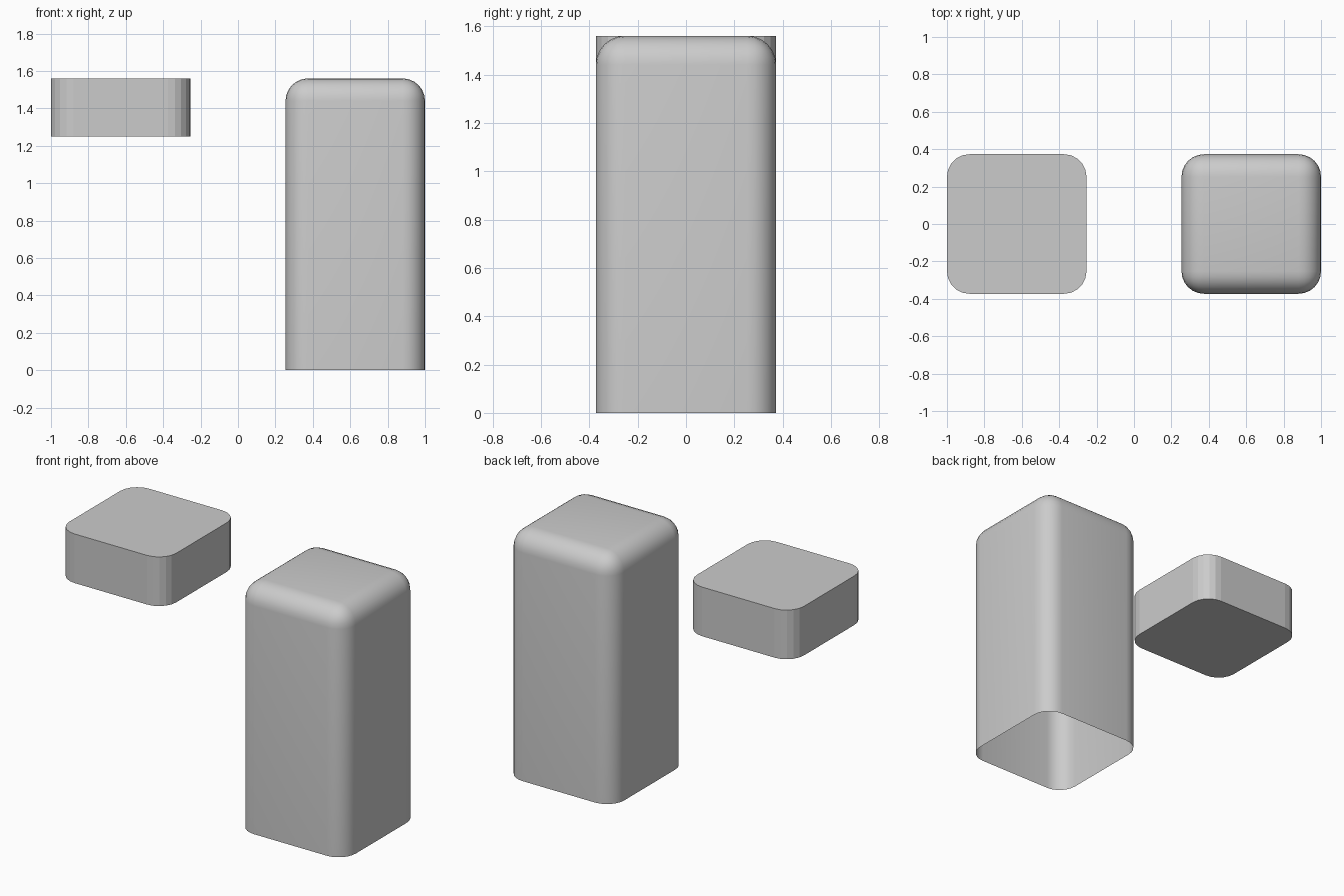
import bpy, bmesh
from mathutils import Vector

if "Cube" in bpy.data.objects:
    bpy.data.objects.remove(bpy.data.objects["Cube"])

W = 0.746      # footprint of both blocks
R = 0.12       # corner radius
TOP = 1.56


def rounded_block(name, x, z0, z1, round_top, open_bottom, segments):
    bm = bmesh.new()
    bmesh.ops.create_cube(bm, size=1)
    for v in bm.verts:
        v.co = Vector((x + v.co.x * W, v.co.y * W, z0 + (v.co.z + 0.5) * (z1 - z0)))

    # round the upright edges, and the top rim if wanted
    def wanted(e):
        a, b = (v.co.z for v in e.verts)
        return abs(a - b) > 1e-4 or (round_top and min(a, b) > z1 - 1e-4)
    bmesh.ops.bevel(bm, geom=[e for e in bm.edges if wanted(e)], offset=R,
                    offset_type='OFFSET', segments=segments, profile=0.5,
                    affect='EDGES', clamp_overlap=True)

    # hollow shell: drop the underside
    if open_bottom:
        bm.normal_update()
        bmesh.ops.delete(bm, geom=[f for f in bm.faces if f.normal.z < -0.9],
                         context='FACES')
    for f in bm.faces:
        f.smooth = round_top
    mesh = bpy.data.meshes.new(name)
    bm.to_mesh(mesh)
    bm.free()
    ob = bpy.data.objects.new(name, mesh)
    bpy.context.collection.objects.link(ob)
    return ob


# floating flat-shaded slab on the left
rounded_block("floating_slab", -1 + W / 2, 1.25, TOP, False, False, 5)
# tall smooth pillar on the right, open underneath
rounded_block("hollow_pillar", 1 - W / 2, 0.0, TOP, True, True, 6)
